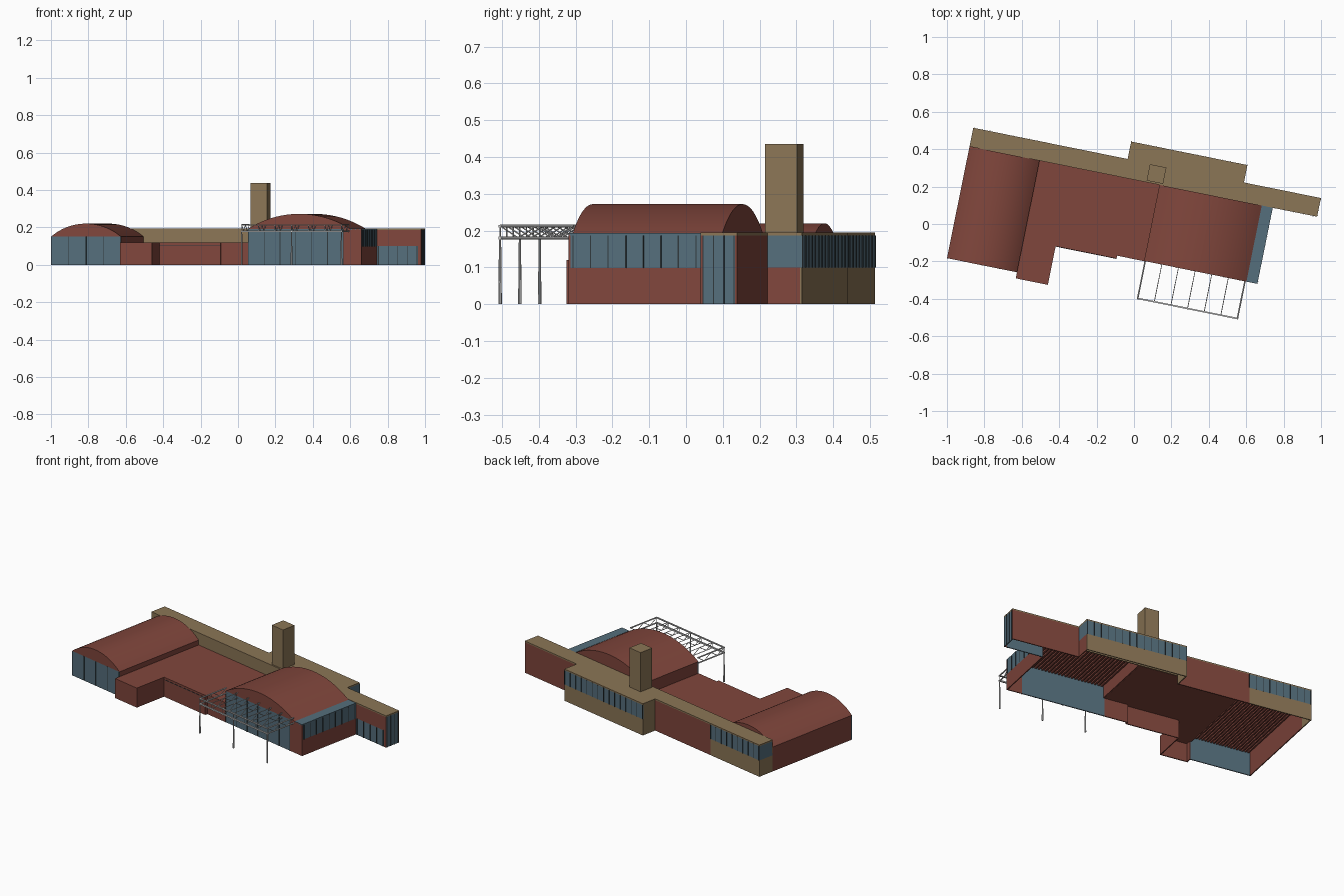
import bpy, bmesh, math
from mathutils import Matrix, Vector

if "Cube" in bpy.data.objects:
    bpy.data.objects.remove(bpy.data.objects["Cube"])

# The whole building sits turned on its site
ROT = Matrix.Rotation(math.atan2(-0.198, 0.980), 4, 'Z')


def material(name, rgb):
    m = bpy.data.materials.new(name)
    m.diffuse_color = (*rgb, 1)
    m.use_nodes = True
    m.node_tree.nodes["Principled BSDF"].inputs["Base Color"].default_value = m.diffuse_color
    return m


RED = material("brick_red", (0.216, 0.061, 0.045))
BLUE = material("glass_blue", (0.09, 0.156, 0.2))
TAN = material("tan_panel", (0.26, 0.18, 0.093))
DARK = material("dark_frame", (0.03, 0.04, 0.045))


def finish(name, bm, mat=None):
    bmesh.ops.recalc_face_normals(bm, faces=bm.faces[:])
    bm.transform(ROT)
    me = bpy.data.meshes.new(name)
    bm.to_mesh(me)
    bm.free()
    if mat:
        me.materials.append(mat)
    ob = bpy.data.objects.new(name, me)
    bpy.context.collection.objects.link(ob)
    return ob


def add_box(bm, x0, x1, y0, y1, z0, z1):
    mtx = Matrix.Translation(((x0 + x1) / 2, (y0 + y1) / 2, (z0 + z1) / 2)) @ \
        Matrix.Diagonal((x1 - x0, y1 - y0, z1 - z0, 1))
    bmesh.ops.create_cube(bm, size=1, matrix=mtx)


def box(name, dims, mat):
    bm = bmesh.new()
    add_box(bm, *dims)
    return finish(name, bm, mat)


T = 0.006  # wall thickness


def wall_x(name, x0, x1, y, z0, z1, mat, inward=1):
    """Wall along x with its outer face at y."""
    box(name, (x0, x1, min(y, y + inward * T), max(y, y + inward * T), z0, z1), mat)


def wall_y(name, x, y0, y1, z0, z1, mat, inward=1):
    """Wall along y with its outer face at x."""
    box(name, (min(x, x + inward * T), max(x, x + inward * T), y0, y1, z0, z1), mat)


def mullions(name, axis, start, end, at, z0, z1, n):
    """Row of thin upright window bars."""
    bm = bmesh.new()
    for i in range(n + 1):
        p = start + (end - start) * i / n
        if axis == 'x':
            add_box(bm, p - .0015, p + .0015, at - .0015, at + .0015, z0, z1)
        else:
            add_box(bm, at - .0015, at + .0015, p - .0015, p + .0015, z0, z1)
    finish(name, bm, DARK)


def vault(name, x0, x1, y0, y1, z, rise, n=28):
    """Segmental barrel roof with a flat underside."""
    half = (x1 - x0) / 2
    r = (half ** 2 + rise ** 2) / (2 * rise)
    t = math.asin(half / r)
    bm = bmesh.new()
    rows = []
    for y in (y0, y1):
        rows.append([bm.verts.new(((x0 + x1) / 2 + r * math.sin(-t + 2 * t * i / n), y,
                                   z + rise - r + r * math.cos(-t + 2 * t * i / n)))
                     for i in range(n + 1)])
    a, b = rows
    for i in range(n):
        bm.faces.new((a[i], a[i + 1], b[i + 1], b[i])).smooth = True
    bm.faces.new(a)
    bm.faces.new(b)
    bm.faces.new((a[0], b[0], b[n], a[n]))
    finish(name, bm, RED)


def joists(name, x0, x1, y0, y1, z, n):
    bm = bmesh.new()
    step = (x1 - x0) / n
    for i in range(n):
        x = x0 + step * (i + .25)
        add_box(bm, x, x + step / 2, y0, y1, z - .01, z)
    finish(name, bm, RED)


# Left hall
vault("left_vault", -.944, -.562, -.377, .232, .15, .07)
joists("left_joists", -.935, -.57, -.37, .23, .15, 20)
wall_x("left_hall_front_glass", -.944, -.562, -.377, 0, .15, BLUE)
mullions("left_hall_mullions", 'x', -.942, -.564, -.378, 0, .15, 4)
wall_y("left_hall_side", -.944, -.371, .232, 0, .15, RED)
wall_y("left_hall_upper_side", -.562, -.371, .232, .115, .15, RED, -1)

# Low middle block with projecting box
box("middle_roof", (-.562, .092, -.184, .232, .114, .12), RED)
box("middle_roof_edge", (-.387, -.055, -.2, -.184, .114, .12), RED)
wall_x("middle_front", -.387, -.055, -.2, 0, .114, RED)
wall_y("middle_step", -.055, -.2, -.184, 0, .114, RED, -1)
wall_x("entrance_front", -.055, .092, -.184, 0, .114, RED)
box("porch_roof", (-.562, -.387, -.41, -.184, .114, .12), RED)
wall_x("porch_front", -.562, -.387, -.41, 0, .114, RED)
wall_y("porch_right", -.387, -.404, -.2, 0, .114, RED, -1)
wall_y("porch_left", -.562, -.404, -.371, 0, .114, RED)
box("fascia_line", (-.387, -.055, -.2015, -.2, .104, .107), DARK)

# Right hall with glazed side aisle
vault("right_vault", .092, .65, -.183, .232, .192, .08)
joists("right_joists", .1, .645, -.175, .23, .192, 26)
wall_x("right_hall_front_glass", .092, .613, -.183, 0, .192, BLUE)
mullions("right_hall_mullions", 'x', .094, .612, -.184, 0, .192, 6)
wall_x("right_hall_front_pier", .613, .71, -.183, 0, .192, RED)
wall_y("right_hall_upper_side", .092, -.177, .232, .115, .192, RED)
box("aisle_glass_roof", (.65, .71, -.183, .232, .187, .193), BLUE)
wall_y("aisle_lower_wall", .71, -.177, .232, 0, .098, RED, -1)
wall_y("aisle_glazing", .71, -.177, .232, .098, .187, BLUE, -1)
mullions("aisle_mullions", 'y', -.17, .22, .711, .098, .187, 8)

# Long rear wing
box("wing_roof", (-.944, .952, .232, .334, .187, .195), TAN)
wall_x("wing_upper_front", -.944, .71, .232, .115, .187, TAN)
wall_x("wing_front_upper_panel", .71, .952, .232, .1, .187, RED)
wall_x("wing_front_window", .71, .935, .232, 0, .1, BLUE)
wall_x("wing_front_pier", .935, .952, .232, 0, .1, RED)
mullions("wing_front_mullions", 'x', .72, .93, .231, 0, .1, 4)
wall_y("wing_right_glass", .952, .238, .328, 0, .187, BLUE, -1)
mullions("wing_right_mullions", 'y', .24, .326, .953, 0, .187, 3)
wall_x("wing_back_right", .53, .952, .334, 0, .187, RED, -1)
wall_x("wing_back_middle", -.55, -.102, .334, 0, .187, RED, -1)
wall_x("wing_back_left_base", -.944, -.55, .334, 0, .1, TAN, -1)
wall_x("wing_back_left_glass", -.944, -.55, .334, .1, .187, BLUE, -1)
mullions("wing_back_mullions", 'x', -.94, -.55, .335, .1, .187, 9)
wall_y("wing_left_base", -.944, .232, .328, 0, .1, TAN)
wall_y("wing_left_glass", -.944, .232, .328, .1, .187, BLUE)

# Rear bay
box("bay_roof", (-.102, .532, .334, .429, .187, .195), TAN)
wall_x("bay_back_base", -.102, .532, .429, 0, .1, TAN, -1)
wall_x("bay_back_glass", -.102, .532, .429, .1, .187, BLUE, -1)
mullions("bay_mullions", 'x', -.1, .53, .43, .1, .187, 14)
wall_y("bay_left_end", -.102, .328, .423, 0, .187, TAN)
wall_y("bay_right_base", .532, .328, .423, 0, .1, RED, -1)
wall_y("bay_right_glass", .532, .328, .423, .1, .187, BLUE, -1)

# Chimney tower
box("chimney", (.02, .11, .241, .33, .19, .436), TAN)


def rod(bm, p, q, r0, r1=None):
    p, q = Vector(p), Vector(q)
    d = q - p
    mtx = Matrix.Translation((p + q) / 2) @ d.to_track_quat('Z', 'Y').to_matrix().to_4x4()
    bmesh.ops.create_cone(bm, cap_ends=True, segments=8, radius1=r0, radius2=r1 or r0,
                          depth=d.length, matrix=mtx)


# Canopy: seven cross trusses, edge beams and posts
CX0, CX1, CY0, CY1, ZB, ZT = .098, .642, -.386, -.183, .18, .213
bm = bmesh.new()
for i in range(7):
    x = CX0 + (CX1 - CX0) * i / 6
    r = .004 if i in (0, 6) else .002
    rod(bm, (x, CY0, ZT), (x, CY1, ZT), r)
    rod(bm, (x, CY0, ZB), (x, CY1, ZB), r)
    for k in range(4):
        ya, yb = (CY0 + (CY1 - CY0) * j / 4 for j in (k, k + 1))
        za, zb = (ZB, ZT) if k % 2 else (ZT, ZB)
        rod(bm, (x, ya, za), (x, yb, zb), .0018)
    rod(bm, (x, CY0, ZB), (x, CY0, ZT), .002)
finish("canopy_trusses", bm)

bm = bmesh.new()
add_box(bm, CX0 - .004, CX1 + .004, CY0 - .004, CY0 + .004, ZB - .004, ZB + .004)
add_box(bm, CX0 - .004, CX1 + .004, CY0 - .004, CY0 + .004, ZT - .004, ZT + .002)
finish("canopy_edge_beams", bm)

bm = bmesh.new()
for x in (CX0, (CX0 + CX1) / 2, CX1):
    rod(bm, (x, CY0, 0), (x, CY0, ZB), .005, .003)
finish("canopy_posts", bm)
